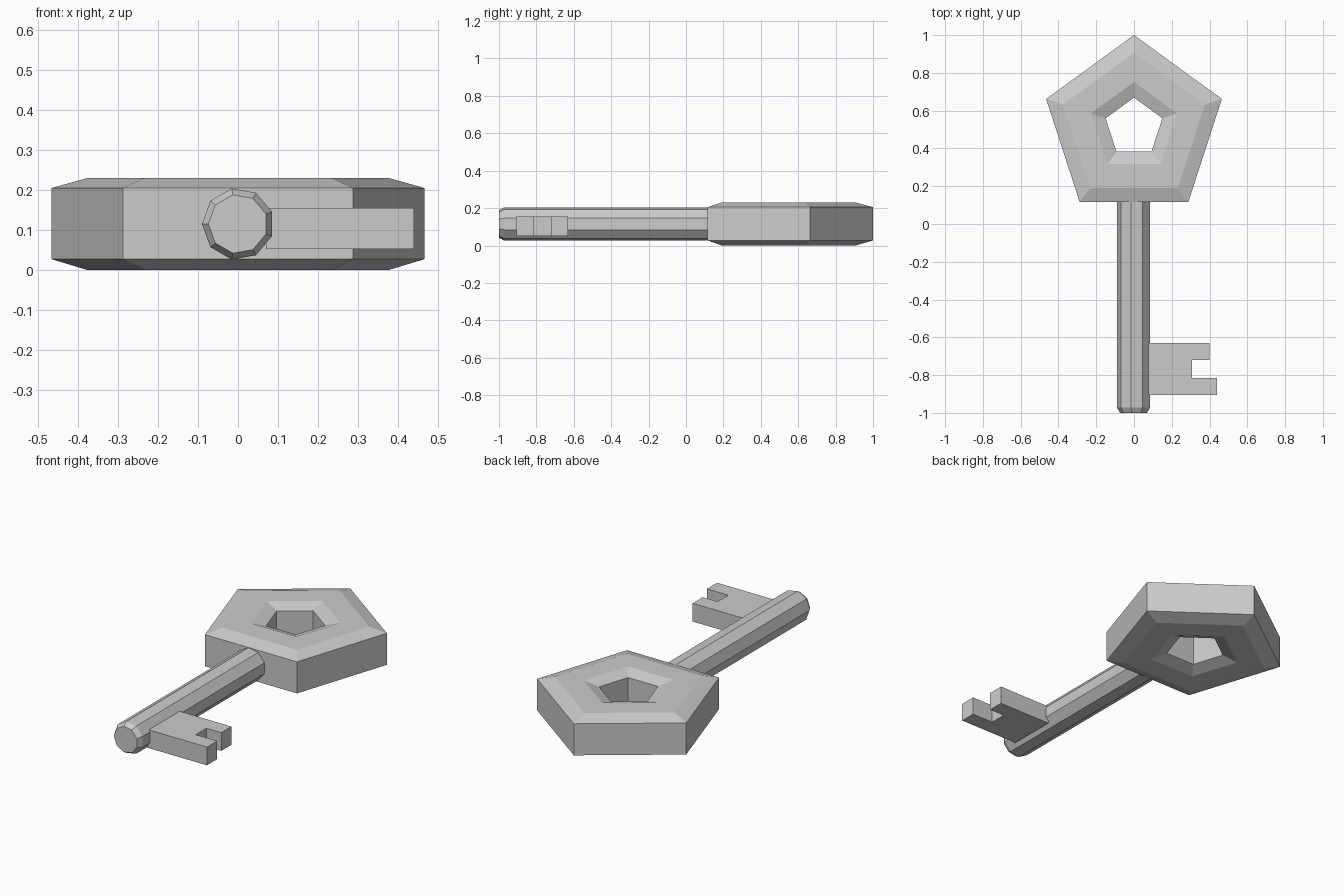
import bpy, bmesh
from math import sin, cos, pi, radians

if "Cube" in bpy.data.objects:
    bpy.data.objects.remove(bpy.data.objects["Cube"])

MID_Z = 0.115


def make_object(name, bm):
    bmesh.ops.recalc_face_normals(bm, faces=bm.faces)
    mesh = bpy.data.meshes.new(name)
    bm.to_mesh(mesh)
    bm.free()
    obj = bpy.data.objects.new(name, mesh)
    bpy.context.collection.objects.link(obj)
    return obj


def bridge(bm, a, b):
    for i in range(len(a)):
        j = (i + 1) % len(a)
        bm.faces.new((a[i], a[j], b[j], b[i]))


# Pentagonal bow: bevelled (radius, z) section swept around five corners
bm = bmesh.new()
section = [(0.489, 0.027), (0.489, 0.205), (0.395, 0.23),
           (0.24, 0.23), (0.158, 0.205), (0.158, 0.027), (0.24, 0), (0.395, 0)]
rings = [[bm.verts.new((r * sin(k * 2 * pi / 5), 0.511 + r * cos(k * 2 * pi / 5), z))
          for k in range(5)] for r, z in section]
for i, ring in enumerate(rings):
    bridge(bm, ring, rings[(i + 1) % len(rings)])
make_object("bow", bm)

# Nine-sided shaft with a chamfered tip
bm = bmesh.new()
rings = [[bm.verts.new((r * cos(radians(180 + 40 * k)), y, MID_Z + r * sin(radians(180 + 40 * k))))
          for k in range(9)] for y, r in [(-1, 0.074), (-0.972, 0.09), (0.13, 0.09)]]
bridge(bm, rings[0], rings[1])
bridge(bm, rings[1], rings[2])
bm.faces.new(rings[0])
bm.faces.new(rings[2])
make_object("shaft", bm)

# Notched bit: extruded flat outline
bm = bmesh.new()
outline = [(0.07, -0.905), (0.44, -0.905), (0.44, -0.815), (0.307, -0.815),
           (0.307, -0.72), (0.4, -0.72), (0.4, -0.63), (0.07, -0.63)]
face = bm.faces.new([bm.verts.new((x, y, 0.052)) for x, y in outline])
ext = bmesh.ops.extrude_face_region(bm, geom=[face], use_keep_orig=True)
bmesh.ops.translate(bm, vec=(0, 0, 0.103),
                    verts=[v for v in ext["geom"] if isinstance(v, bmesh.types.BMVert)])
make_object("bit", bm)
